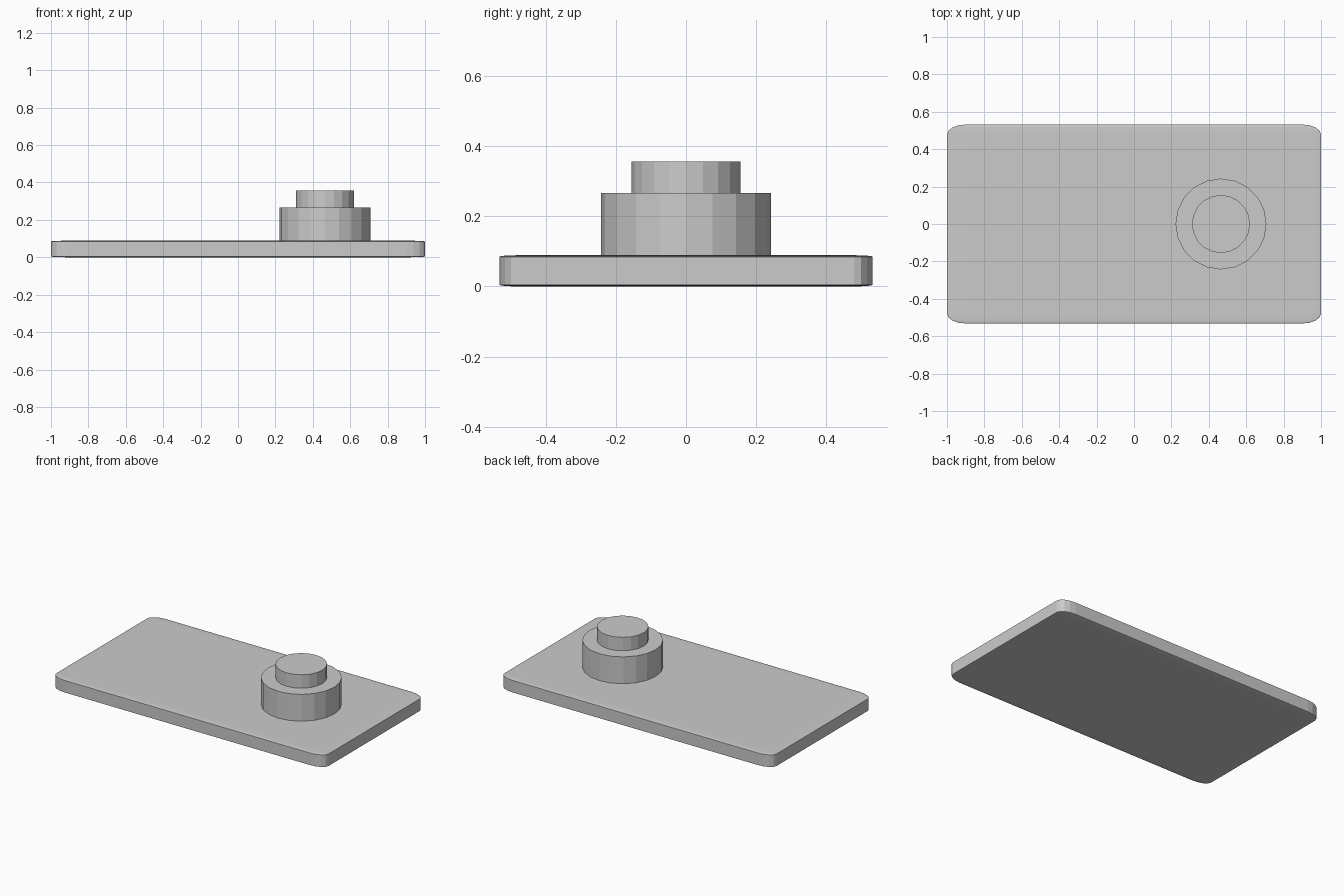
import bpy
import bmesh
from mathutils import Matrix

cube = bpy.data.objects.get("Cube")
if cube:
    bpy.data.objects.remove(cube, do_unlink=True)

GREY = (0.6, 0.6, 0.6, 1.0)
mat = bpy.data.materials.new("plain grey")
mat.use_nodes = True
mat.diffuse_color = GREY
for node in mat.node_tree.nodes:
    if node.type == 'BSDF_PRINCIPLED':
        node.inputs["Base Color"].default_value = GREY


def add_object(name, bm):
    mesh = bpy.data.meshes.new(name)
    bm.to_mesh(mesh)
    bm.free()
    mesh.materials.append(mat)
    obj = bpy.data.objects.new(name, mesh)
    bpy.context.collection.objects.link(obj)
    return obj


def add_disc(name, radius, bottom, top, x=0.465, sides=20):
    bm = bmesh.new()
    bmesh.ops.create_cone(bm, cap_ends=True, segments=sides, radius1=radius,
                          radius2=radius, depth=top - bottom,
                          matrix=Matrix.Translation((x, 0, (bottom + top) / 2)))
    return add_object(name, bm)


# Base plate: rounded cube flattened, so its corners become elliptical
bm = bmesh.new()
bmesh.ops.create_cube(bm, size=2)
bmesh.ops.bevel(bm, geom=bm.edges[:], offset=0.1, segments=4,
                profile=0.5, affect='EDGES', clamp_overlap=True)
bmesh.ops.scale(bm, vec=(1, 0.532, 0.0445), verts=bm.verts)
bmesh.ops.translate(bm, vec=(0, 0, 0.0445), verts=bm.verts)
add_object("base_plate", bm)

# Stepped round knob
add_disc("knob_lower", 0.243, 0.08, 0.267)
add_disc("knob_upper", 0.155, 0.26, 0.356)
